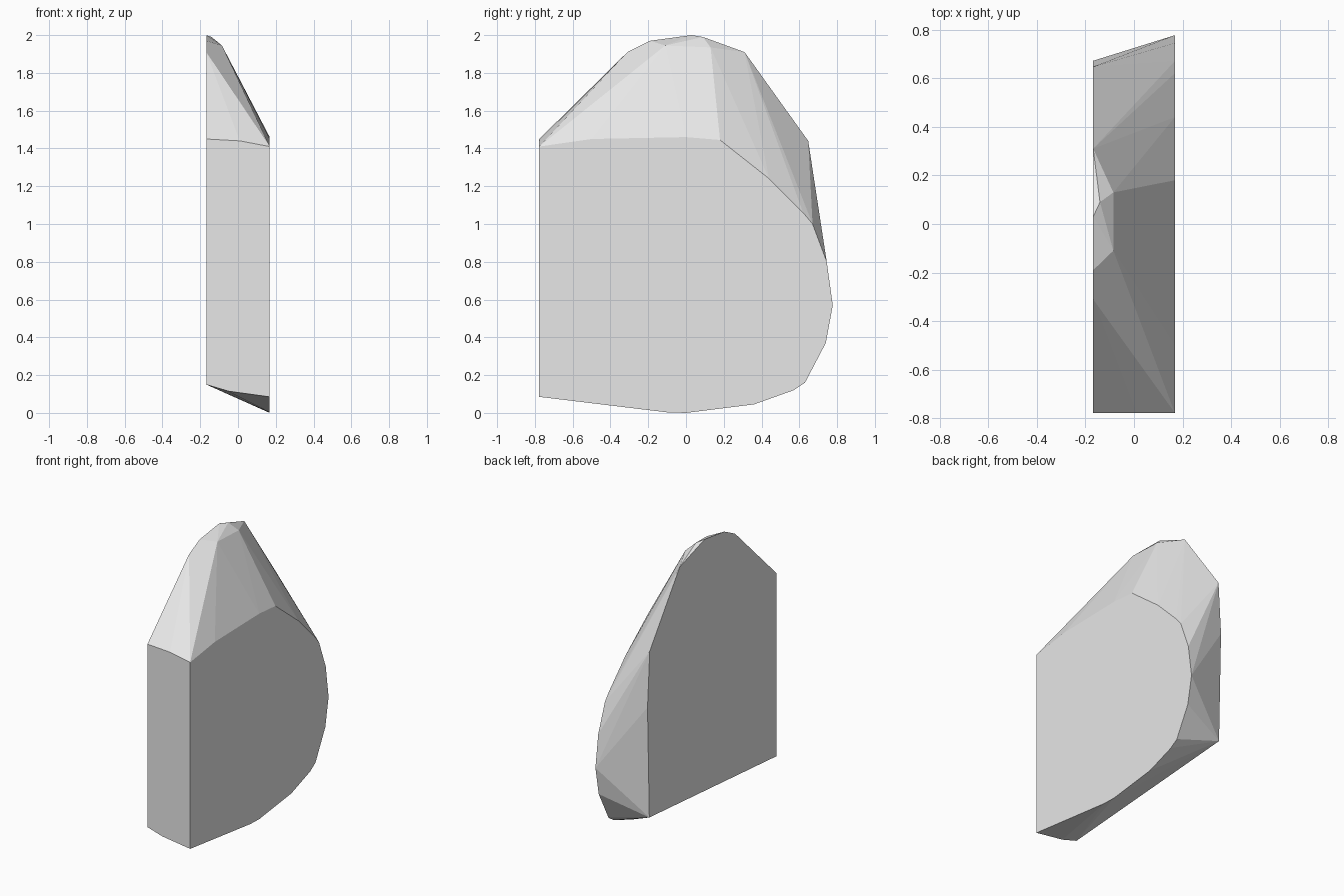
import bpy, bmesh

if "Cube" in bpy.data.objects:
    bpy.data.objects.remove(bpy.data.objects["Cube"])

HALF = 0.168   # half thickness of the slab
FRONT = -0.777

# Outline (y, z) of the left flat side
left_side = [(FRONT, 0.15), (0.652, 0.26), (0.672, 1.05), (0.647, 1.44),
             (0.31, 1.91), (0.03, 2.0), (-0.19, 1.97), (-0.31, 1.91), (FRONT, 1.45)]
# Outline (y, z) of the right flat side
right_side = [(FRONT, 0.085), (-0.1, 0.003), (0.0, 0.0), (0.36, 0.045), (0.57, 0.12),
              (0.63, 0.16), (0.74, 0.37), (0.777, 0.57), (0.745, 0.8), (0.67, 1.0),
              (0.62, 1.06), (0.44, 1.24), (0.18, 1.445), (0.0, 1.46), (-0.5, 1.45),
              (FRONT, 1.41)]
# Chipped corners at the peak and along the front edges
chips = [(-0.085, 0.13, 1.935), (-0.085, -0.11, 1.945), (-0.14, 0.09, 1.99),
         (0.01, FRONT, 1.44), (-0.05, FRONT, 0.115)]

points = [(-HALF, y, z) for y, z in left_side]
points += [(HALF, y, z) for y, z in right_side] + chips

# Stone slab: faceted skin around the two sides and the chips
bm = bmesh.new()
for p in points:
    bm.verts.new(p)
hull = bmesh.ops.convex_hull(bm, input=bm.verts[:])
loose = [v for v in bm.verts if not v.link_faces]
bmesh.ops.delete(bm, geom=loose, context='VERTS')
bmesh.ops.dissolve_limit(bm, angle_limit=0.01, verts=bm.verts[:], edges=bm.edges[:])
bmesh.ops.recalc_face_normals(bm, faces=bm.faces[:])

mesh = bpy.data.meshes.new("stone_slab")
bm.to_mesh(mesh)
bm.free()
slab = bpy.data.objects.new("stone_slab", mesh)
bpy.context.collection.objects.link(slab)

# Plain grey stone
grey = bpy.data.materials.new("light_grey_stone")
grey.diffuse_color = (0.8, 0.8, 0.8, 1.0)
grey.use_nodes = True
grey.node_tree.nodes["Principled BSDF"].inputs["Base Color"].default_value = grey.diffuse_color
mesh.materials.append(grey)
